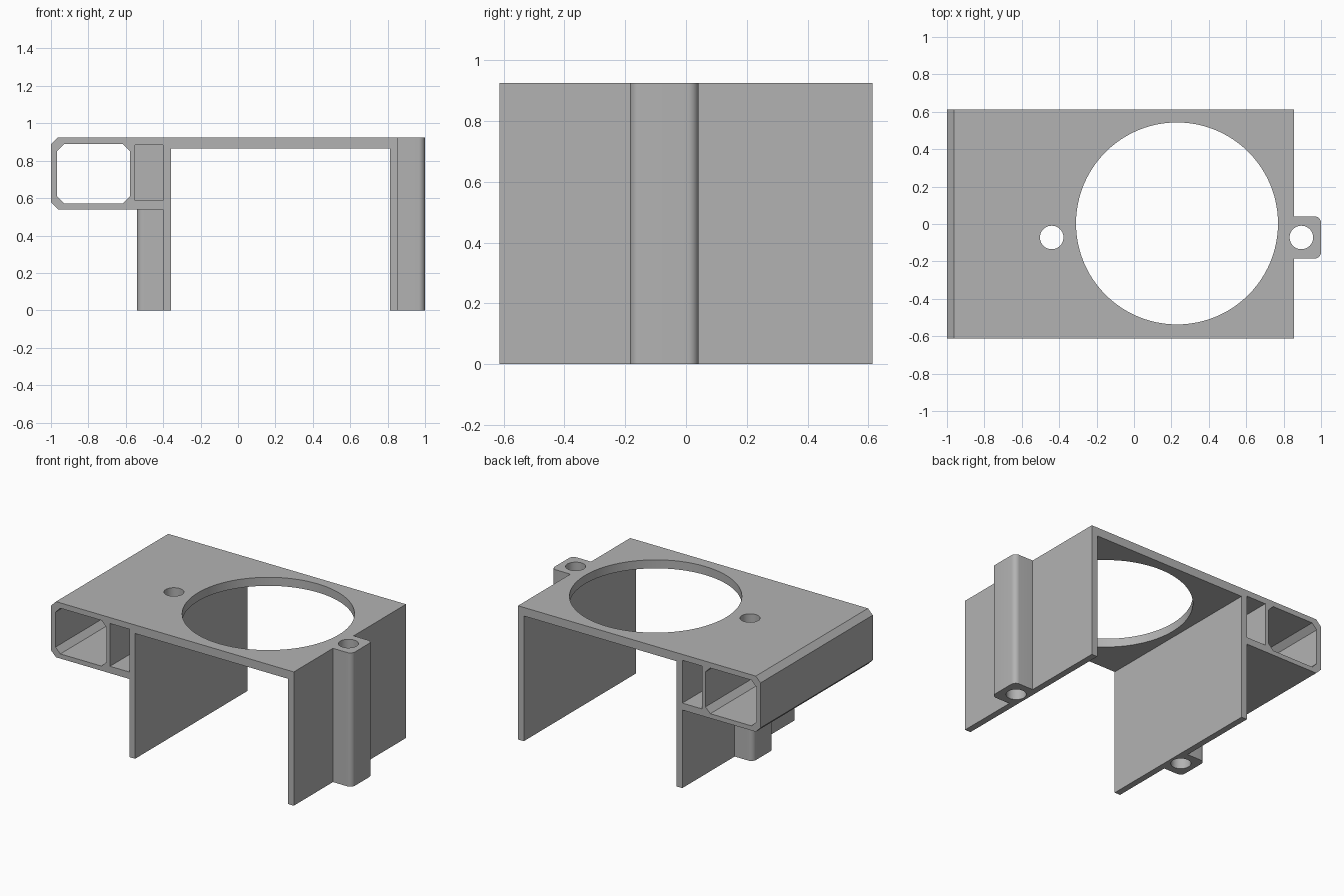
import bpy, bmesh, math
from mathutils import Vector

cube = bpy.data.objects.get("Cube")
if cube:
    bpy.data.objects.remove(cube, do_unlink=True)

TOP, HALF_Y = 0.925, 0.613
POST_Y = -0.072

grey = bpy.data.materials.new("plain grey")
grey.use_nodes = True
colour = (0.45, 0.45, 0.45, 1)
grey.diffuse_color = colour
grey.node_tree.nodes["Principled BSDF"].inputs["Base Color"].default_value = colour


def prism(name, points, axis, start, end):
    """Extrude a flat outline along y (points are x, z) or z (points are x, y)."""
    bm = bmesh.new()
    place = (lambda a, b: (a, start, b)) if axis == "y" else (lambda a, b: (a, b, start))
    face = bm.faces.new([bm.verts.new(place(a, b)) for a, b in points])
    moved = bmesh.ops.extrude_face_region(bm, geom=[face])["geom"]
    step = Vector((0, end - start, 0)) if axis == "y" else Vector((0, 0, end - start))
    bmesh.ops.translate(bm, vec=step, verts=[v for v in moved if isinstance(v, bmesh.types.BMVert)])
    bmesh.ops.recalc_face_normals(bm, faces=bm.faces)
    mesh = bpy.data.meshes.new(name)
    bm.to_mesh(mesh)
    bm.free()
    mesh.materials.append(grey)
    obj = bpy.data.objects.new(name, mesh)
    bpy.context.collection.objects.link(obj)
    return obj


def circle(x, y, r, n):
    return [(x + r * math.cos(math.tau * i / n), y + r * math.sin(math.tau * i / n)) for i in range(n)]


def rectangle(x0, x1, z0, z1, c=0):
    if not c:
        return [(x0, z0), (x1, z0), (x1, z1), (x0, z1)]
    return [(x0 + c, z0), (x1 - c, z0), (x1, z0 + c), (x1, z1 - c),
            (x1 - c, z1), (x0 + c, z1), (x0, z1 - c), (x0, z0 + c)]


def post_outline(inner, outer, half=0.113, r=0.035, steps=8):
    """Rectangle whose two outer corners are rounded."""
    side = 1 if outer > inner else -1
    arc = [math.pi / 2 * i / steps for i in range(steps + 1)]
    corner = [(outer - side * r * (1 - math.cos(a)), half - r * (1 - math.sin(a))) for a in arc]
    half_line = corner + [(inner, half)]
    return ([(x, POST_Y + y) for x, y in half_line]
            + [(x, POST_Y - y) for x, y in reversed(half_line)])


def combine(target, tool, operation):
    mod = target.modifiers.new(operation, "BOOLEAN")
    mod.operation, mod.solver, mod.object = operation, "EXACT", tool
    bpy.context.view_layer.objects.active = target
    bpy.ops.object.modifier_apply(modifier=mod.name)
    bpy.data.objects.remove(tool, do_unlink=True)


# Top plate, both walls and side box as one section
bracket = prism("bracket", [
    (-0.963, TOP), (0.856, TOP), (0.856, 0), (0.812, 0), (0.812, 0.866), (-0.358, 0.866),
    (-0.358, 0), (-0.401, 0), (-0.401, 0.54), (-0.963, 0.54), (-1, 0.577), (-1, 0.888),
], "y", -HALF_Y, HALF_Y)

# Screw posts: left stays below the plate, right is flush with it
combine(bracket, prism("right_post", post_outline(-0.38, -0.54), "z", 0, 0.56), "UNION")
combine(bracket, prism("left_post", post_outline(0.83, 1.0), "z", 0, TOP), "UNION")

# Long channel, and a pocket at each end of the solid post block
combine(bracket, prism("channel_cutter", rectangle(-0.967, -0.578, 0.572, 0.888, 0.037),
                       "y", -1, 1), "DIFFERENCE")
for start, end in ((-1, POST_Y - 0.113), (POST_Y + 0.113, 1)):
    combine(bracket, prism("pocket_cutter", rectangle(-0.55, -0.401, 0.588, 0.884),
                           "y", start, end), "DIFFERENCE")

# Large opening and screw holes
for x, y, r, n in ((0.23, 0.003, 0.54, 96), (-0.44, POST_Y, 0.063, 40), (0.895, POST_Y, 0.063, 40)):
    combine(bracket, prism("hole_cutter", circle(x, y, r, n), "z", -0.2, 1.2), "DIFFERENCE")

bpy.ops.object.select_all(action="DESELECT")
bracket.select_set(True)
bpy.context.view_layer.objects.active = bracket
bpy.ops.object.shade_smooth_by_angle(angle=math.radians(30))
